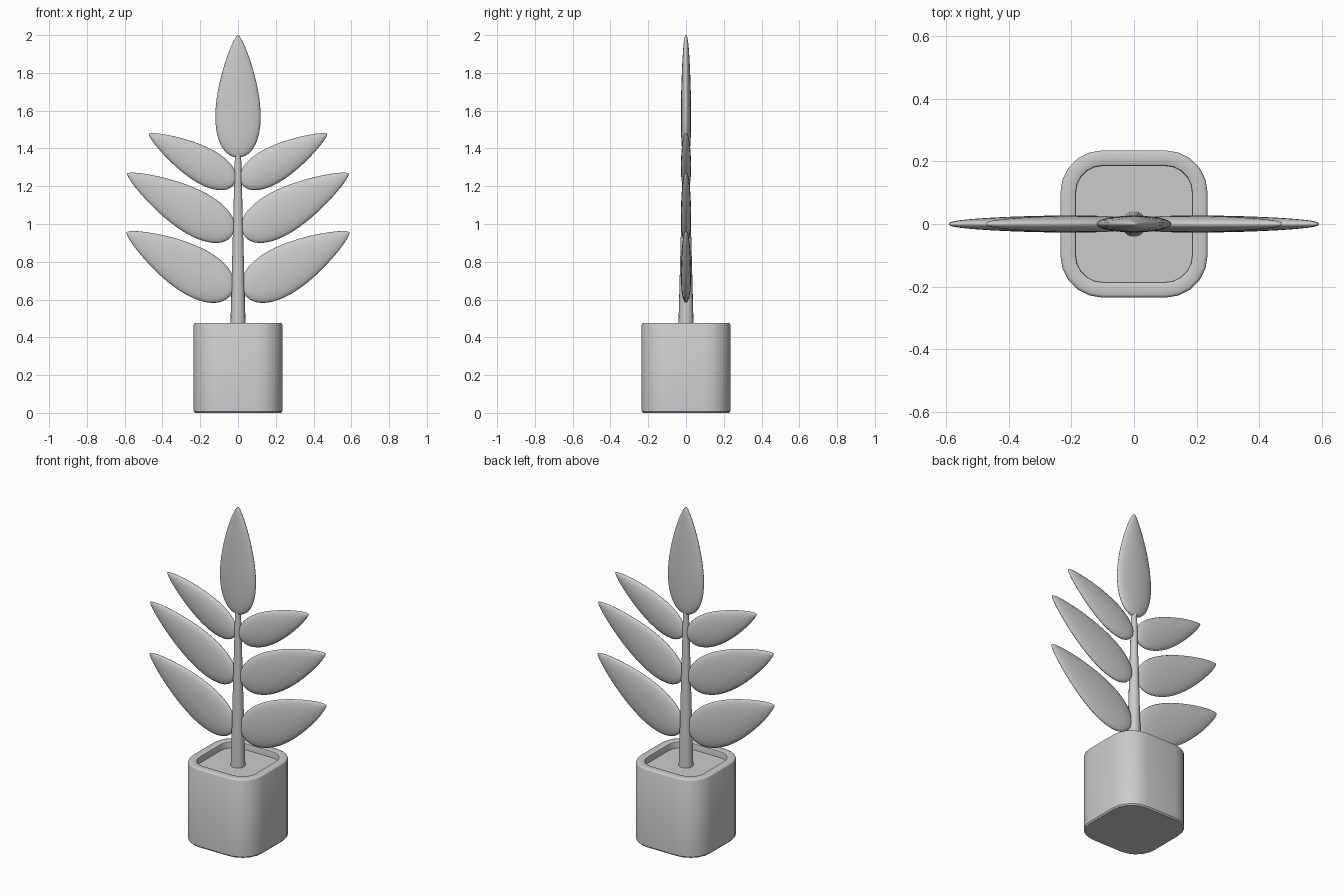
import bpy, bmesh, math
from mathutils import Matrix, Vector

if "Cube" in bpy.data.objects:
    bpy.data.objects.remove(bpy.data.objects["Cube"], do_unlink=True)

grey = bpy.data.materials.new("light_grey")
grey.use_nodes = True
grey.diffuse_color = (0.6, 0.6, 0.6, 1)
grey.node_tree.nodes["Principled BSDF"].inputs["Base Color"].default_value = (0.6, 0.6, 0.6, 1)


def finish(name, bm, angle=40):
    bmesh.ops.recalc_face_normals(bm, faces=bm.faces)
    mesh = bpy.data.meshes.new(name)
    bm.to_mesh(mesh)
    bm.free()
    mesh.materials.append(grey)
    obj = bpy.data.objects.new(name, mesh)
    bpy.context.collection.objects.link(obj)
    bpy.ops.object.select_all(action='DESELECT')
    obj.select_set(True)
    bpy.context.view_layer.objects.active = obj
    bpy.ops.object.shade_smooth_by_angle(angle=math.radians(angle))
    return obj


def rounded_square(half, radius, z, steps=5):
    points = []
    for corner in range(4):
        mid = math.radians(45 + 90 * corner)
        cx = math.copysign(half - radius, math.cos(mid))
        cy = math.copysign(half - radius, math.sin(mid))
        for i in range(steps + 1):
            a = math.radians(90 * (corner + i / steps))
            points.append((cx + radius * math.cos(a), cy + radius * math.sin(a), z))
    return points


def loft(name, rings):
    # Skin a stack of matching outlines and close both ends
    bm = bmesh.new()
    loops = [[bm.verts.new(p) for p in ring] for ring in rings]
    for low, high in zip(loops, loops[1:]):
        for i in range(len(low)):
            j = (i + 1) % len(low)
            bm.faces.new((low[i], low[j], high[j], high[i]))
    bm.faces.new(loops[0])
    bm.faces.new(loops[-1])
    return finish(name, bm)


def leaf(name, base, tilt, length, width, thickness=0.027):
    # Egg-shaped flat blade: blunt at the base, tapering to the tip
    bm = bmesh.new()
    bmesh.ops.create_uvsphere(bm, u_segments=24, v_segments=28, radius=1)
    for v in bm.verts:
        t = min(max((v.co.z + 1) / 2, 0), 1)
        flat = Vector((v.co.x, v.co.y))
        flat = flat.normalized() if flat.length > 1e-4 else Vector((0, 0))
        bulge = max(math.sin(math.pi * t ** 0.63), 0)
        v.co = (flat.x * width * bulge ** 0.7,
                flat.y * thickness * bulge ** 0.4,
                t * length)
    bm.transform(Matrix.Translation((base[0], 0, base[1]))
                 @ Matrix.Rotation(math.radians(tilt), 4, 'Y'))
    return finish(name, bm, 80)


# Pot with a softened rim and a recessed inside
pot_profile = [(0.228, 0.128, 0), (0.235, 0.135, 0.008), (0.235, 0.135, 0.467),
               (0.232, 0.132, 0.473), (0.226, 0.126, 0.476), (0.192, 0.092, 0.476),
               (0.187, 0.087, 0.473), (0.185, 0.085, 0.467), (0.185, 0.085, 0.42)]
loft("pot", [rounded_square(*p) for p in pot_profile])

# Soil
loft("soil", [rounded_square(0.185, 0.085, z) for z in (0.421, 0.437)])

# Tapered stem
bm = bmesh.new()
bmesh.ops.create_cone(bm, cap_ends=True, segments=16, radius1=0.041, radius2=0.016,
                      depth=0.95, matrix=Matrix.Translation((0, 0, 0.905)))
finish("stem", bm)

# Leaves: one upright, three mirrored pairs
leaf("top_leaf", (0, 1.353), 0, 0.647, 0.12)
pairs = [("lower", 0.032, 0.634, 0.645, 0.128),
         ("middle", 0.028, 0.945, 0.645, 0.118),
         ("upper", 0.018, 1.215, 0.525, 0.095)]
for label, x, z, length, width in pairs:
    for side, s in (("left", 1), ("right", -1)):
        leaf(f"{label}_{side}_leaf", (s * x, z), s * 60, length, width)
